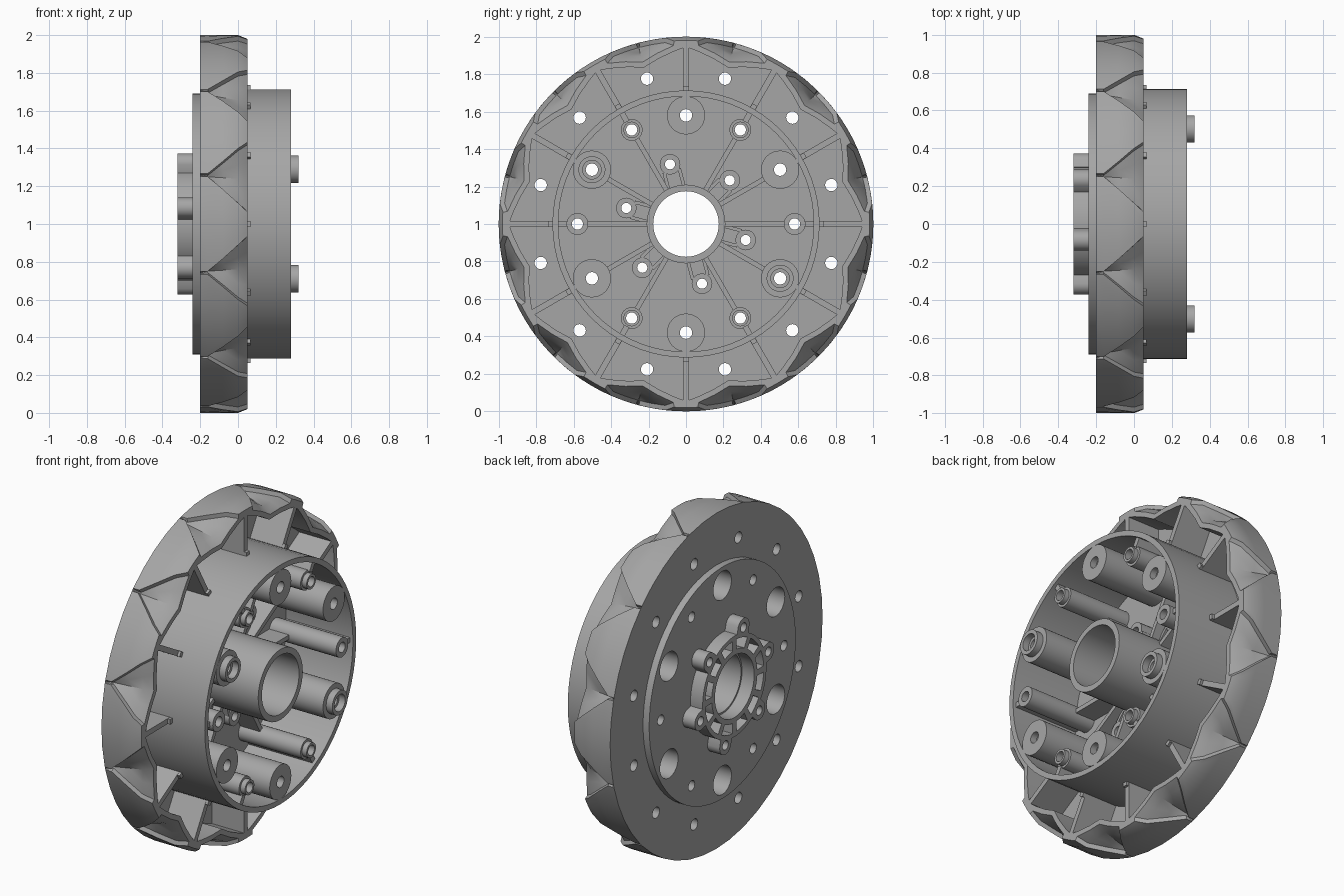
import bpy, bmesh, math
from mathutils import Matrix

if "Cube" in bpy.data.objects:
    bpy.data.objects.remove(bpy.data.objects["Cube"])

# local X,Y,Z -> world Y,Z,X : the wheel axle runs along world x at height 1
AXLE = Matrix(((0, 0, 1, 0), (1, 0, 0, 0), (0, 1, 0, 1), (0, 0, 0, 1)))
grey = bpy.data.materials.new("grey_plastic")
grey.diffuse_color = (0.38, 0.38, 0.38, 1)
grey.use_nodes = True
grey.node_tree.nodes["Principled BSDF"].inputs["Base Color"].default_value = grey.diffuse_color


def polar(r, deg):
    a = math.radians(deg)
    return (r * math.cos(a), r * math.sin(a))


def circle(r, n=24, R=0, deg=0):
    cx, cy = polar(R, deg)
    return [(cx + x, cy + y) for x, y in (polar(r, 360 * i / n) for i in range(n))]


def holes(r, R, start, step, n=20):
    return [circle(r, n, R, a) for a in range(start, 360, step)]


def bar(deg, r0, r1, w, off=0):
    c, s = polar(1, deg)
    pts = [(r0, off - w / 2), (r1, off - w / 2), (r1, off + w / 2), (r0, off + w / 2)]
    return [(u * c - v * s, u * s + v * c) for u, v in pts]


def finish(name, bm):
    bmesh.ops.remove_doubles(bm, verts=bm.verts, dist=1e-5)
    bmesh.ops.recalc_face_normals(bm, faces=bm.faces)
    bm.transform(AXLE)
    me = bpy.data.meshes.new(name)
    bm.to_mesh(me)
    bm.free()
    me.materials.clear()
    me.materials.append(grey)
    ob = bpy.data.objects.new(name, me)
    bpy.context.collection.objects.link(ob)
    bpy.ops.object.select_all(action='DESELECT')
    ob.select_set(True)
    bpy.context.view_layer.objects.active = ob
    bpy.ops.object.shade_smooth_by_angle(angle=math.radians(30))


def layer(name, loops, x0, x1):
    """Extrude nested outlines (outer, holes) between two positions on the axle."""
    cu = bpy.data.curves.new(name, 'CURVE')
    cu.dimensions = '2D'
    cu.fill_mode = 'BOTH'
    cu.extrude = (x1 - x0) / 2
    for pts in loops:
        sp = cu.splines.new('POLY')
        sp.points.add(len(pts) - 1)
        for p, (x, y) in zip(sp.points, pts):
            p.co = (x, y, 0, 1)
        sp.use_cyclic_u = True
    tmp = bpy.data.objects.new("tmp", cu)
    bpy.context.collection.objects.link(tmp)
    dg = bpy.context.evaluated_depsgraph_get()
    me = bpy.data.meshes.new_from_object(tmp.evaluated_get(dg))
    bm = bmesh.new()
    bm.from_mesh(me)
    bm.transform(Matrix.Translation((0, 0, (x0 + x1) / 2)))
    bpy.data.objects.remove(tmp)
    bpy.data.curves.remove(cu)
    bpy.data.meshes.remove(me)
    finish(name, bm)


# --- notched rim: twelve V notches widening from the back edge to a star front
def half_angles(x):
    wi = max(0.3, 52.5 * (x + 0.16))
    w = max(wi + 0.6, 52.5 * (x + 0.2))
    return [0, wi / 2, wi, wi + 0.2, w, (w + 15) / 2, 15]


def sector_loop(angles, radii):
    out = []
    for k in range(12):
        c = 15 + 30 * k
        out += [polar(r, c - a) for a, r in list(zip(angles, radii))[:0:-1]]
        out += [polar(r, c + a) for a, r in list(zip(angles, radii))[:-1]]
    return out


def outer(x):
    R = 1 if x < 0.01 else 0.98
    d = 0 if x < -0.19 else 0.025
    v = 0 if x < -0.19 else 0.06 * (x + 0.2) / 0.25
    e = R - d
    return sector_loop(half_angles(x), [e - v, e - v / 2, e, R, R, R, R])


star_angles = half_angles(0.05)
inner = sector_loop(star_angles, [0.865 + 0.08 * a / 15 for a in star_angles])
rows = [(inner, -0.2)] + [(outer(x), x) for x in (-0.2, -0.16, -0.08, 0, 0.05)] + [(inner, 0.05)]
bm = bmesh.new()
grid = [[bm.verts.new((px, py, x)) for px, py in loop] for loop, x in rows]
n = len(inner)
for i in range(len(grid)):
    a, b = grid[i], grid[(i + 1) % len(grid)]
    for j in range(n):
        bm.faces.new((a[j], a[(j + 1) % n], b[(j + 1) % n], b[j]))
finish("notched_rim", bm)

# --- floor disc and raised back plate with all their holes
bore = circle(0.175, 48)
common = [bore] + holes(0.085, 0.58, 30, 60, 28) + holes(0.03, 0.58, 0, 60) + holes(0.027, 0.33, 45, 60)
layer("floor_disc", [inner] + common + holes(0.033, 0.803, 15, 30), -0.2, -0.16)
layer("back_plate", [circle(0.69, 72)] + common, -0.24, -0.2)

# --- drum wall, centre tube
layer("drum_wall", [circle(0.713, 72), circle(0.682, 72)], -0.16, 0.28)
layer("centre_tube", [circle(0.21, 48), bore], -0.24, 0.28)

# --- ribs of the rim pockets, with small gussets on the drum
layer("rim_ribs", [bar(a, 0.705, 0.955, 0.032) for a in range(0, 360, 30)], -0.16, 0.05)
layer("rib_gussets", [bar(a, 0.70, 0.735, 0.03) for a in range(0, 360, 30)], 0.05, 0.066)

# --- ribs inside the drum
inside = [bar(a, 0.205, 0.53, 0.026) for a in range(0, 360, 60)]
inside += [bar(a, 0.205, 0.49, 0.026) for a in (30, 150, 210, 330)]
layer("drum_ribs", inside, -0.16, -0.03)
layer("boss_webs", [bar(a, 0.63, 0.69, 0.03) for a in range(0, 360, 60)], -0.16, 0.26)

# --- large hollow bosses, two of them with locating pegs
for a in range(30, 360, 60):
    def ring(r_out, r_in):
        return [circle(r_out, 32, 0.58, a), circle(r_in, 28, 0.58, a)]
    layer("large_boss", ring(0.102, 0.085), -0.16, 0.24)
    layer("large_boss_cap", ring(0.102, 0.033), 0.24, 0.28)
    if a in (150, 330):
        layer("locating_peg", ring(0.072, 0.05), 0.28, 0.32)

# --- small bosses, four of them stepped
for a in range(0, 360, 60):
    def ring(r_out):
        return [circle(r_out, 24, 0.58, a), circle(0.03, 20, 0.58, a)]
    top = 0.28 if a % 180 == 0 else 0.25
    layer("small_boss", ring(0.058), -0.16, top)
    if top < 0.28:
        layer("small_boss_step", ring(0.044), top, 0.28)

# --- low screw bosses around the tube, each with a pocket wall
for a in range(45, 360, 60):
    layer("screw_boss", [circle(0.055, 20, 0.33, a), circle(0.027, 20, 0.33, a)], -0.16, -0.08)
    layer("pocket_wall", [bar(a, 0.2, 0.295, 0.018, s * 0.042) for s in (-1, 1)], -0.16, -0.08)


# --- lobed hub on the back with twelve open cells
def lobed(deg):
    d = math.radians((deg - 45 + 30) % 60 - 30)
    q = 0.055 ** 2 - (0.33 * math.sin(d)) ** 2
    return max(0.3, 0.33 * math.cos(d) + math.sqrt(q)) if q > 0 else 0.3


def cell(c):
    steps = (-11, -5.5, 0, 5.5, 11)
    return [polar(0.275, c + s) for s in steps] + [polar(0.215, c + s * 0.95) for s in steps[::-1]]


hub = [polar(lobed(i * 1.5), i * 1.5) for i in range(240)]
layer("back_hub", [hub, circle(0.185, 48)] + holes(0.027, 0.33, 45, 60)
      + [cell(c) for c in range(15, 360, 30)], -0.32, -0.24)
